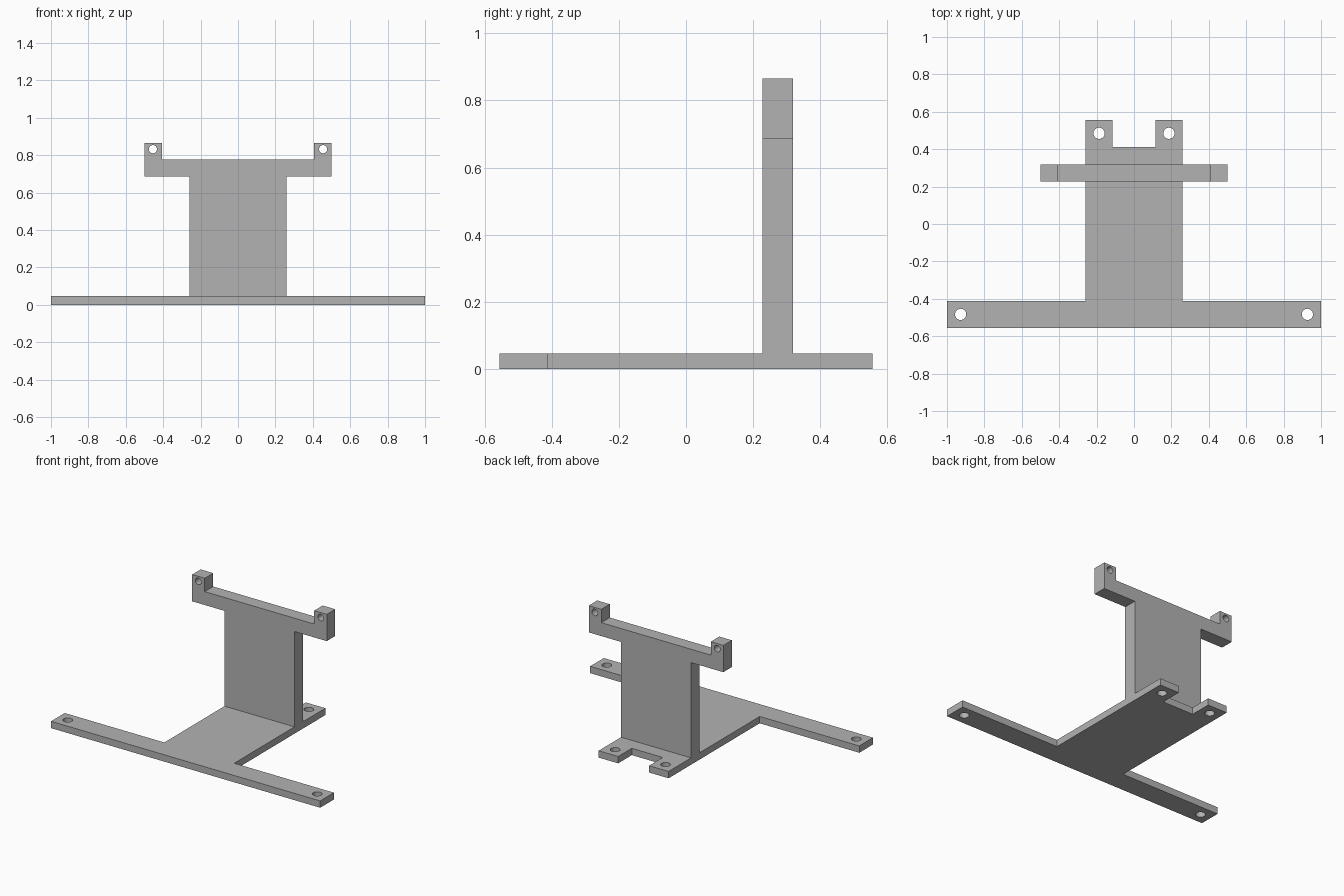
import bpy, bmesh
from mathutils import Matrix, Vector

cube = bpy.data.objects.get("Cube")
if cube:
    bpy.data.objects.remove(cube, do_unlink=True)

grey = bpy.data.materials.new("plain grey")
grey.use_nodes = True
colour = (0.45, 0.45, 0.45, 1)
grey.diffuse_color = colour
grey.node_tree.nodes["Principled BSDF"].inputs["Base Color"].default_value = colour

FLAT = Matrix.Identity(4)                                    # profile in x, y
UPRIGHT = Matrix(((1, 0, 0, 0), (0, 0, 1, 0), (0, 1, 0, 0), (0, 0, 0, 1)))  # profile in x, z


def new_object(name, bm):
    bmesh.ops.recalc_face_normals(bm, faces=bm.faces)
    mesh = bpy.data.meshes.new(name)
    bm.to_mesh(mesh)
    bm.free()
    mesh.materials.append(grey)
    obj = bpy.data.objects.new(name, mesh)
    bpy.context.collection.objects.link(obj)
    return obj


def plate(name, half, start, end, frame):
    """Mirror a half outline across x = 0 and extrude it from start to end."""
    outline = half + [(-x, v) for x, v in reversed(half)]
    bm = bmesh.new()
    face = bm.faces.new([bm.verts.new(frame @ Vector((x, v, start))) for x, v in outline])
    ext = bmesh.ops.extrude_face_region(bm, geom=[face])
    verts = [g for g in ext["geom"] if isinstance(g, bmesh.types.BMVert)]
    bmesh.ops.translate(bm, vec=frame.to_3x3() @ Vector((0, 0, end - start)), verts=verts)
    return new_object(name, bm)


def combine(target, other, operation):
    mod = target.modifiers.new(operation.title(), "BOOLEAN")
    mod.operation, mod.object, mod.solver = operation, other, "EXACT"
    bpy.context.view_layer.objects.active = target
    bpy.ops.object.modifier_apply(modifier=mod.name)
    bpy.data.objects.remove(other, do_unlink=True)


def drill(target, x, v, centre, radius, frame):
    """Cut a mirrored pair of round holes through the plate."""
    for side in (-1, 1):
        bm = bmesh.new()
        bmesh.ops.create_cone(bm, cap_ends=True, segments=32, radius1=radius, radius2=radius,
                              depth=0.3, matrix=frame @ Matrix.Translation((side * x, v, centre)))
        cutter = new_object("hole_cutter", bm)
        cutter.hide_render = True
        combine(target, cutter, "DIFFERENCE")


# Base: wide front bar, central tongue and two rear prongs
bracket = plate("mounting_bracket",
                [(1, -0.556), (1, -0.411), (0.26, -0.411), (0.26, 0.556),
                 (0.115, 0.556), (0.115, 0.411)], 0, 0.046, FLAT)
drill(bracket, 0.927, -0.483, 0, 0.03, FLAT)
drill(bracket, 0.187, 0.485, 0, 0.03, FLAT)

# Upright: wall with a crossbar and two raised ears
wall = plate("upright_wall",
             [(0.26, 0.02), (0.26, 0.686), (0.5, 0.686), (0.5, 0.866),
              (0.407, 0.866), (0.407, 0.776)], 0.228, 0.318, UPRIGHT)
drill(wall, 0.455, 0.832, 0.273, 0.022, UPRIGHT)

# Fuse both plates into one solid and smooth only the hole walls
combine(bracket, wall, "UNION")
bpy.ops.object.select_all(action="DESELECT")
bracket.select_set(True)
bpy.context.view_layer.objects.active = bracket
bpy.ops.object.shade_smooth_by_angle()
